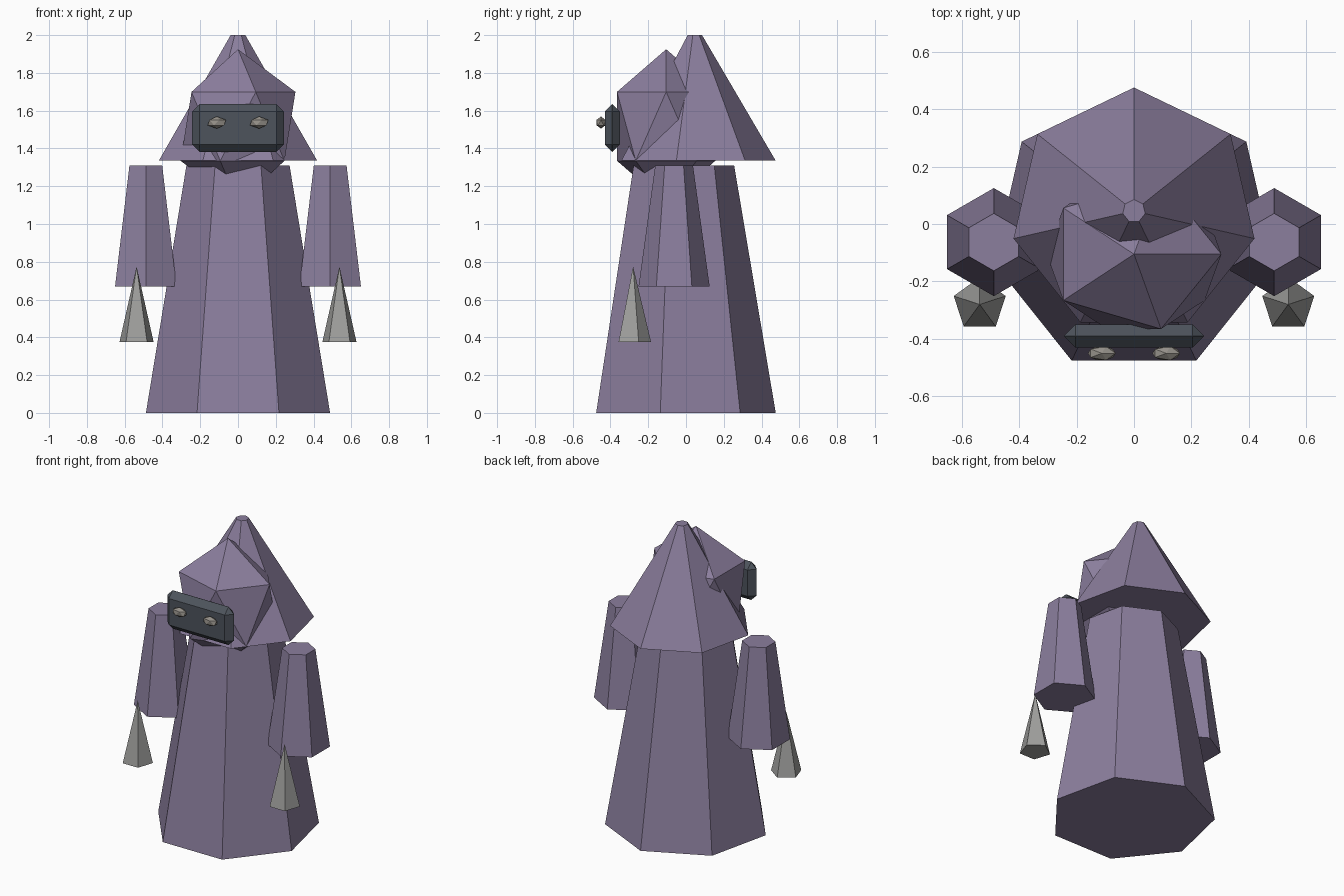
import bpy
import bmesh
from mathutils import Matrix, Vector

if "Cube" in bpy.data.objects:
    bpy.data.objects.remove(bpy.data.objects["Cube"], do_unlink=True)


def material(name, rgb):
    mat = bpy.data.materials.new(name)
    mat.use_nodes = True
    color = (*rgb, 1)
    mat.diffuse_color = color
    bsdf = mat.node_tree.nodes["Principled BSDF"]
    bsdf.inputs["Base Color"].default_value = color
    bsdf.inputs["Roughness"].default_value = 0.9
    return mat


cloth = material("dusty purple cloth", (0.26, 0.21, 0.34))
slate = material("dark slate", (0.075, 0.088, 0.108))
bone = material("grey claw", (0.35, 0.35, 0.34))
glint = material("warm grey eye", (0.30, 0.28, 0.25))


def finish(name, bm, mat, location=(0, 0, 0)):
    mesh = bpy.data.meshes.new(name)
    bm.to_mesh(mesh)
    bm.free()
    mesh.materials.append(mat)
    obj = bpy.data.objects.new(name, mesh)
    obj.location = location
    bpy.context.collection.objects.link(obj)
    return obj


def cone(name, sides, bottom, top, z_low, z_high, x, y, mat):
    bm = bmesh.new()
    bmesh.ops.create_cone(bm, cap_ends=True, segments=sides, radius1=bottom,
                          radius2=top, depth=z_high - z_low)
    return finish(name, bm, mat, (x, y, (z_low + z_high) / 2))


def faceted_ball(name, scale, location, mat):
    bm = bmesh.new()
    bmesh.ops.create_icosphere(bm, subdivisions=1, radius=1)
    bmesh.ops.scale(bm, vec=Vector(scale), verts=bm.verts)
    return finish(name, bm, mat, location)


# Robe, hood and head
cone("robe", 7, 0.5, 0.28, 0, 1.31, 0, -0.025, cloth)
cone("hood", 7, 0.43, 0.04, 1.335, 2, 0, 0.045, cloth)
faceted_ball("head", (0.34, 0.306, 0.408), (0, -0.105, 1.517), cloth)

# Chamfered visor plate
bm = bmesh.new()
bmesh.ops.create_cube(bm, size=1, matrix=Matrix.Diagonal((0.486, 0.08, 0.252, 1)))
bmesh.ops.bevel(bm, geom=bm.edges[:], offset=0.039, segments=1,
                affect='EDGES', profile=0.5)
finish("visor", bm, slate, (0, -0.39, 1.508))

# Paired eyes, sleeves and claws
for side, sign in (("left", 1), ("right", -1)):
    faceted_ball(side + "_eye", (0.054, 0.028, 0.032),
                 (sign * 0.112, -0.45, 1.537), glint)
    cone(side + "_sleeve", 6, 0.188, 0.1, 0.67, 1.31, sign * 0.488, -0.063, cloth)
    cone(side + "_claw", 5, 0.095, 0, 0.375, 0.775, sign * 0.537, -0.28, bone)
